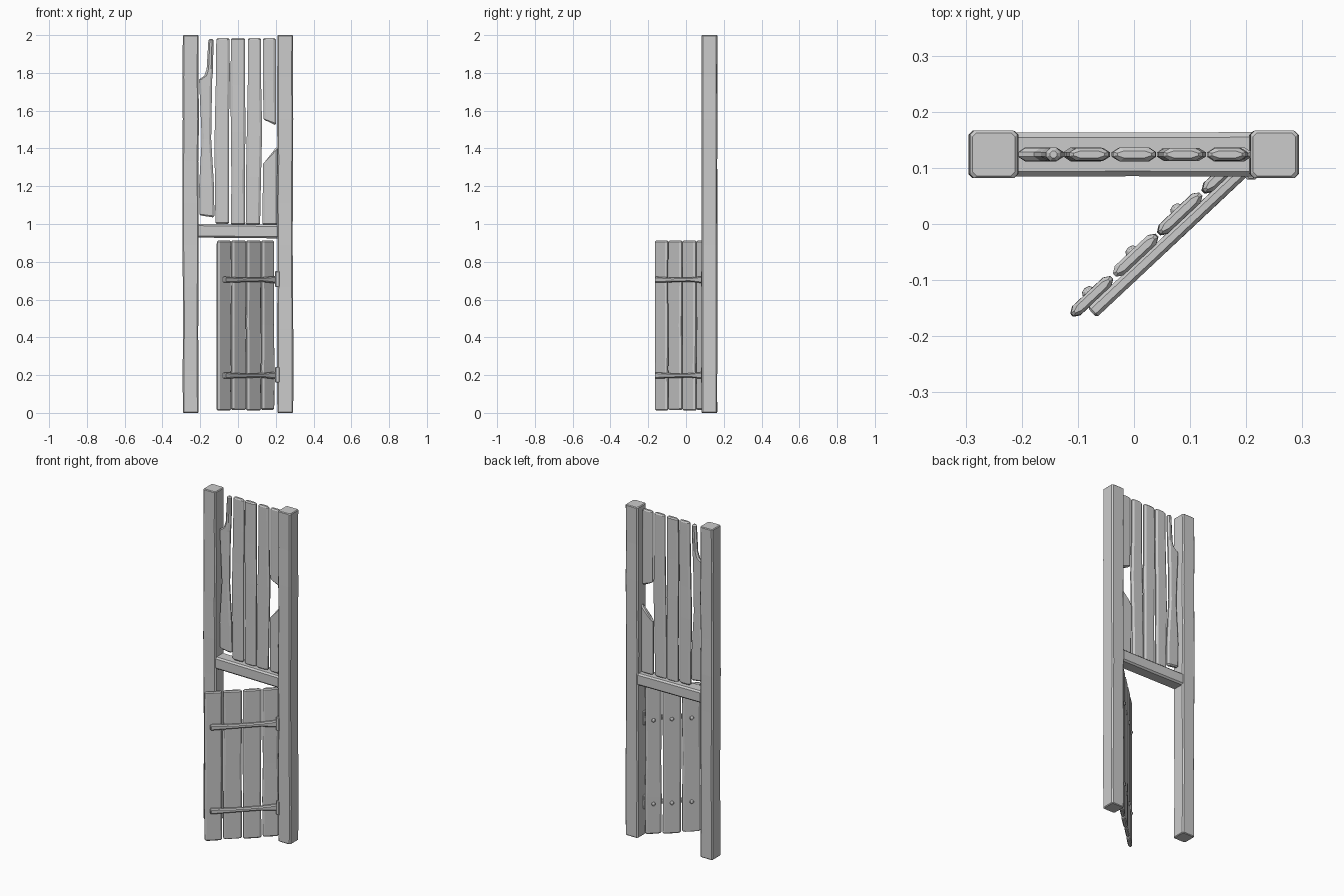
import bpy, bmesh, math, random
from mathutils import Matrix, Vector

if "Cube" in bpy.data.objects:
    bpy.data.objects.remove(bpy.data.objects["Cube"])

random.seed(7)


def slab(name, rows, t, c, mat, wob=0.003, step=0.22):
    """Hewn timber: rows are (left x, left z, right x, right z), t = thickness, c = chamfer."""
    full = [rows[0]]
    for a, b in zip(rows, rows[1:]):
        n = max(1, round((b[1] - a[1]) / step))
        for i in range(1, n + 1):
            r = [p + (q - p) * i / n for p, q in zip(a, b)]
            if i < n:
                r[0] += random.uniform(-wob, wob)
                r[2] += random.uniform(-wob, wob)
            full.append(r)
    # chamfered ends: the outermost ring is smaller than its neighbour
    lo, hi = list(full[0]), list(full[-1])
    e = c * 0.6
    full[0] = [lo[0], lo[1] + e, lo[2], lo[3] + e]
    full[-1] = [hi[0], hi[1] - e, hi[2], hi[3] - e]
    full.insert(0, [lo[0] + e, lo[1], lo[2] - e, lo[3]])
    full.append([hi[0] + e, hi[1], hi[2] - e, hi[3]])
    bm = bmesh.new()
    rings = []
    for k, (xl, zl, xr, zr) in enumerate(full):
        end = k in (0, len(full) - 1)
        h = t / 2 - (min(e, t * 0.25) if end else random.uniform(0, wob * 0.5))
        d = max(h - c, h * 0.35)
        w = xr - xl
        f = min(c / w, 0.3)
        prof = [(0, -d), (f, -h), (1 - f, -h), (1, -d), (1, d), (1 - f, h), (f, h), (0, d)]
        rings.append([bm.verts.new((xl + s * w, y, zl + s * (zr - zl))) for s, y in prof])
    for a, b in zip(rings, rings[1:]):
        for i in range(8):
            j = (i + 1) % 8
            bm.faces.new((a[i], a[j], b[j], b[i]))
    bm.faces.new(rings[0][::-1])
    bm.faces.new(rings[-1])
    bmesh.ops.recalc_face_normals(bm, faces=bm.faces)
    return finish(name, bm, mat)


def finish(name, bm, mat):
    bm.transform(mat)
    me = bpy.data.meshes.new(name)
    bm.to_mesh(me)
    bm.free()
    ob = bpy.data.objects.new(name, me)
    bpy.context.collection.objects.link(ob)
    return ob


def straight(xl, xr, z0, z1):
    return [(xl, z0, xr, z0), (xl, z1, xr, z1)]


frame = Matrix.Translation((0, 0.124, 0))
lying = Matrix.Rotation(math.pi / 2, 4, 'Y')   # local z -> x, local x -> -z

# Posts and cross beam
for side, s in (("left", -1), ("right", 1)):
    slab(side + "_post", straight(s * 0.25 - 0.042, s * 0.25 + 0.042, 0, 2), 0.085, 0.007, frame)
slab("cross_beam", [(-1.0, -0.215, -0.928, -0.215), (-0.998, 0, -0.926, 0),
                    (-0.996, 0.215, -0.924, 0.215)], 0.08, 0.009, frame @ lying)

# Upper planks, the outer two broken
upper = {
    "upper_plank_split": [(-0.204, 1.045, -0.125, 1.035), (-0.206, 1.2, -0.127, 1.2),
                          (-0.192, 1.45, -0.142, 1.45), (-0.206, 1.765, -0.137, 1.765),
                          (-0.178, 1.785, -0.134, 1.79), (-0.166, 1.82, -0.132, 1.82),
                          (-0.157, 1.98, -0.13, 1.98)],
    "upper_plank_2": [(-0.12, 1.0, -0.047, 1.0), (-0.125, 1.4, -0.047, 1.4), (-0.115, 1.985, -0.045, 1.985)],
    "upper_plank_3": straight(-0.037, 0.038, 0.995, 1.985),
    "upper_plank_4": [(0.041, 0.995, 0.117, 0.995), (0.047, 1.5, 0.128, 1.5), (0.052, 1.985, 0.122, 1.985)],
    "upper_plank_broken_top": [(0.135, 1.55, 0.202, 1.525), (0.132, 1.985, 0.2, 1.985)],
    "upper_plank_broken_bottom": [(0.13, 0.995, 0.209, 0.995), (0.132, 1.325, 0.209, 1.405)],
}
for name, rows in upper.items():
    slab(name, rows, 0.025, 0.012, frame)

# Open door: local x runs from the free edge to the hinge, local +y is the back
door = Matrix.Translation((-0.037, -0.093, 0)) @ Matrix.Rotation(math.radians(43.15), 4, 'Z')
edges = [(-0.1, -0.004), (0.003, 0.105), (0.113, 0.214), (0.222, 0.31)]
for i, (a, b) in enumerate(edges):
    slab(f"door_plank_{i + 1}", straight(a, b, 0.012 + 0.004 * (i % 2), 0.912), 0.023, 0.011, door)

# Strap hinges with rivets on the back and plates on the post
for n, z in (("lower", 0.198), ("upper", 0.705)):
    slab(n + "_strap", [(-z - 0.016, -0.072, -z + 0.016, -0.072),
                        (-z - 0.011, 0.06, -z + 0.013, 0.06),
                        (-z - 0.012, 0.2, -z + 0.011, 0.2),
                        (-z - 0.02, 0.318, -z + 0.02, 0.318)],
         0.024, 0.006, door @ Matrix.Translation((0, -0.0215, 0)) @ lying, 0.001)
    slab(n + "_hinge_plate", straight(0.197, 0.221, z - 0.038, z + 0.045), 0.036, 0.005,
         Matrix.Translation((0, 0.097, 0)), 0.001)
    for i, (a, b) in enumerate(edges):
        bm = bmesh.new()
        bmesh.ops.create_uvsphere(bm, u_segments=8, v_segments=6, radius=0.012)
        bmesh.ops.scale(bm, vec=Vector((1, 0.7, 1)), verts=bm.verts)
        finish(f"{n}_rivet_{i + 1}", bm, door @ Matrix.Translation(((a + b) / 2, 0.011, z)))
